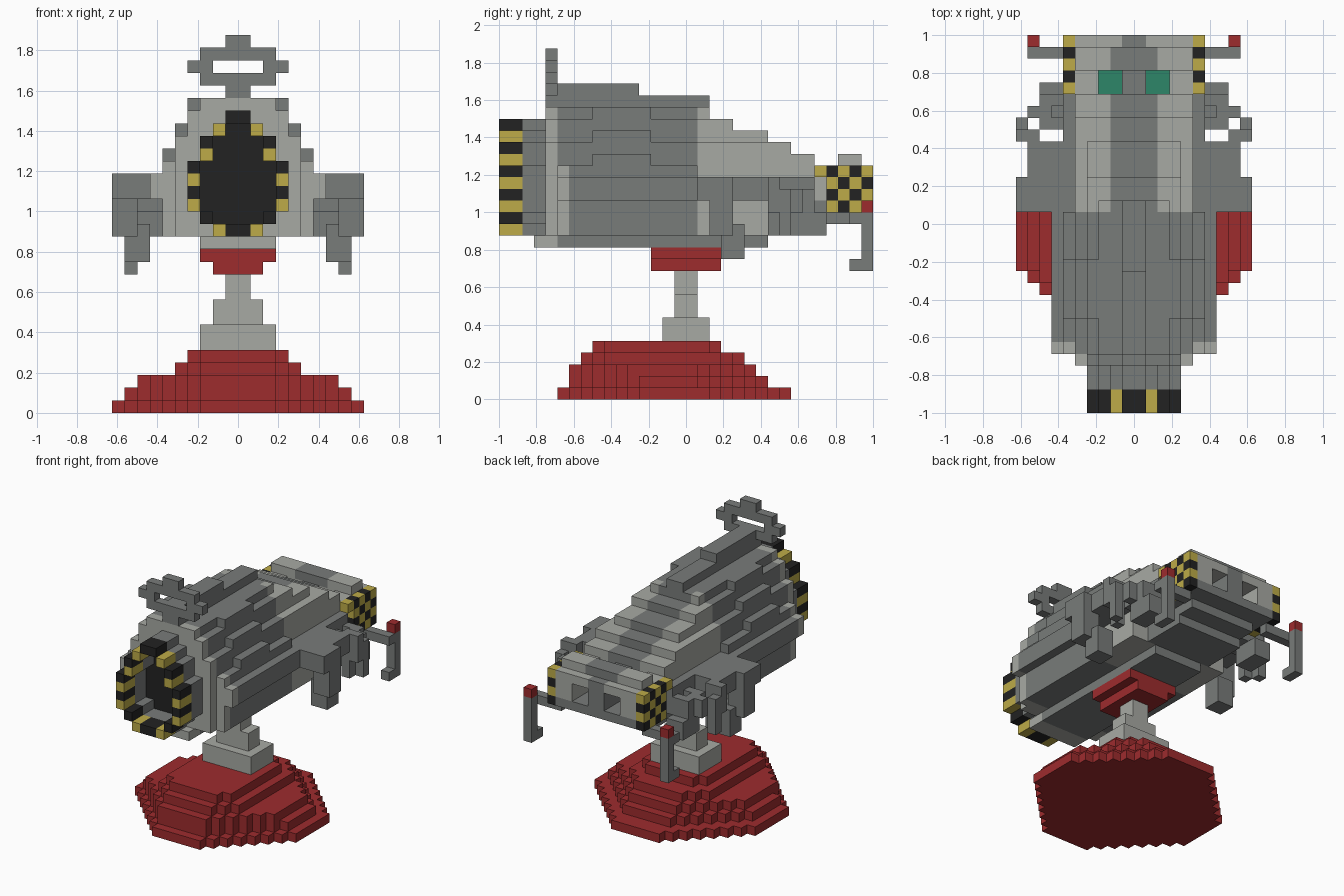
import bpy
import bmesh
from mathutils import Matrix, Vector

UNIT = 0.0625  # edge of one block

if "Cube" in bpy.data.objects:
    bpy.data.objects.remove(bpy.data.objects["Cube"], do_unlink=True)


def make_material(name, red, green, blue):
    material = bpy.data.materials.new(name)
    material.use_nodes = True
    colour = (red, green, blue, 1)
    material.diffuse_color = colour
    shader = material.node_tree.nodes["Principled BSDF"]
    shader.inputs["Base Color"].default_value = colour
    shader.inputs["Roughness"].default_value = 0.9
    return material


DARK = make_material("dark grey", .19, .20, .195)
LIGHT = make_material("light grey", .39, .40, .37)
RED = make_material("red", .34, .025, .027)
YELLOW = make_material("yellow", .51, .41, .065)
BLACK = make_material("black", .016, .016, .016)
GREEN = make_material("green", .026, .24, .14)


def add_block(bm, x, y, z, index=0):
    """Add one box from (low, high) ranges measured in blocks."""
    low, high = (Vector(corner) for corner in zip(x, y, z))
    size = (high - low) * UNIT
    centre = (low + high) * UNIT / 2
    matrix = Matrix.Translation(centre) @ Matrix.Diagonal((*size, 1))
    made = bmesh.ops.create_cube(bm, size=1, matrix=matrix)
    for face in {f for v in made["verts"] for f in v.link_faces}:
        face.material_index = index


def finish(name, bm, *materials):
    mesh = bpy.data.meshes.new(name)
    bm.to_mesh(mesh)
    bm.free()
    for material in materials:
        mesh.materials.append(material)
    part = bpy.data.objects.new(name, mesh)
    bpy.context.collection.objects.link(part)
    return part


def centred(name, material, *blocks):
    """Blocks given as half width, y range, z range."""
    bm = bmesh.new()
    for half, y, z in blocks:
        add_block(bm, (-half, half), y, z)
    return finish(name, bm, material)


def paired(name, material, *blocks):
    """Blocks given as x, y, z ranges and repeated on the other side."""
    bm = bmesh.new()
    for x, y, z in blocks:
        add_block(bm, x, y, z)
        add_block(bm, (-x[1], -x[0]), y, z)
    return finish(name, bm, material)


# Stepped octagonal base: half width, front, back, and flat edge of each layer
bm = bmesh.new()
layers = [(10, -11, 9, 3), (9, -10, 7, 3), (8, -10, 6, 3), (5, -9, 5, 3), (4, -8, 3, 3)]
for level, (half, front, back, flat) in enumerate(layers):
    for column in range(half):
        cut = max(0, column + 1 - flat)
        cut = min(cut, (back - front) // 2 - 2)
        for side in (column, -column - 1):
            add_block(bm, (side, side + 1), (front + cut, back - cut), (level, level + 1))
finish("base", bm, RED)

# Stem and cradle
centred("stem", LIGHT, (3, (-2, 2), (5, 7)), (2, (-1, 1), (7, 9)), (1, (-1, 1), (9, 11)))
centred("cradle", RED, (2, (-3, 3), (11, 12)), (3, (-3, 3), (12, 13)))

# Hull built of stacked layers, with ribs in the middle
FRONT, REAR = -11, 1
centred("hull", DARK,
        (3, (FRONT, 7), (13, 14)),
        (6, (-10, REAR), (14, 17)),
        (7, (-10, 7), (17, 19)),
        (6, (-10, REAR), (19, 20)),
        (5, (FRONT, REAR), (20, 22)),
        (4, (FRONT, REAR), (22, 24)),
        (3, (FRONT, REAR), (24, 25)))
paired("ribs", DARK, *[((half - 1, half), (-8, -3), (top - 1, top))
                       for half, top in ((4, 25), (5, 23), (6, 21))])
centred("top_ridge", DARK, (1, (FRONT, 2), (25, 26)), (1, (FRONT, -4), (26, 27)))

# Pale collar behind the intake
centred("collar", LIGHT,
        (3, (-13, FRONT), (13, 14)),
        (5, (-12, FRONT), (14, 22)),
        (4, (-12, FRONT), (22, 24)),
        (3, (-12, FRONT), (24, 25)),
        (6, (FRONT, -10), (14, 17)),
        (7, (FRONT, -10), (17, 19)),
        (6, (FRONT, -10), (19, 20)))

# Handle standing on the collar
centred("handle", DARK,
        (1, (-12, FRONT), (25, 26)), (3, (-12, FRONT), (26, 27)),
        (3, (-12, FRONT), (28, 29)), (1, (-12, FRONT), (29, 30)))
paired("handle_ends", DARK, ((2, 4), (-12, FRONT), (27, 28)))

# Round intake: striped rim, tube and dark back plate
widths = [2, 3, 4, 4, 4, 4, 3, 3, 2, 1]
rim, tube, plate = bmesh.new(), bmesh.new(), bmesh.new()
for row, half in enumerate(widths):
    level = 14 + row
    near = [widths[row + d] if 0 <= row + d < len(widths) else 0 for d in (-1, 1)]
    inner = max(0, min([half - 1] + near))
    for column in range(inner, half):
        striped = row % 2 == 0 and column > 0
        for x in (column, -column - 1):
            add_block(rim, (x, x + 1), (-16, -14), (level, level + 1), int(striped))
            add_block(tube, (x, x + 1), (-14, -12), (level, level + 1))
    if inner:
        add_block(plate, (-inner, inner), (-12.1, -12), (level, level + 1))
finish("intake_rim", rim, BLACK, YELLOW)
finish("intake_tube", tube, DARK)
finish("intake_back", plate, BLACK)

# Rear hull, sloping down in steps with a dark strip along the middle
steps = [(2, 25), (4, 24), (7, 23), (9, 22), (11, 21)]
strip, flanks, start = [], [], REAR
for end, top in steps:
    strip.append((2, (start, end), (19, top)))
    for outer, limit in ((3, 25), (4, 24), (5, 22)):
        flanks.append(((outer - 1, outer), (start, end), (19, min(top, limit))))
    start = end
centred("rear_strip", DARK, *strip)
paired("rear_flanks", LIGHT, *flanks)
centred("rear_sides", DARK, (6, (7, 11), (16, 19)), (4, (7, 12), (14, 16)))
centred("rear_belly", LIGHT, (6, (REAR, 7), (14, 17)))

# Tail box with two windows
TAIL = (11, 16)
centred("tail_middle", DARK, (1, TAIL, (17, 20)), (2, (13, 15), (20, 21)))
centred("tail_floor", DARK, (5, TAIL, (16, 17)), (4, (12, 14), (15, 16)))
paired("tail_frame", LIGHT,
       ((3, 5), TAIL, (17, 20)),
       ((1, 3), (13, 16), (19, 20)),
       ((2, 5), (13, 15), (20, 21)))
paired("tail_glass", GREEN, ((1, 3), (11, 13), (17, 19)))

# Chequered tail plates
bm = bmesh.new()
for y in range(*TAIL):
    for z in range(16, 20):
        if y > 11 or z == 19:
            for x in (5, -6):
                add_block(bm, (x, x + 1), (y, y + 1), (z, z + 1), (y + z) % 2)
finish("chequered_plates", bm, YELLOW, BLACK)

# Rear prongs with red tips
paired("prongs", DARK,
       ((5, 9), (14, 15), (15, 16)),
       ((8, 9), (15, 16), (11, 16)),
       ((8, 9), (14, 15), (11, 12)))
paired("prong_tips", RED, ((8, 9), (15, 16), (16, 17)))

# Folded arms with claws
paired("arms", DARK,
       ((7, 10), (1, 4), (17, 19)),
       ((7, 9), (4, 7), (17, 19)),
       ((8, 10), (2, 4), (14, 17)),
       ((7, 9), (3, 5), (12, 15)))
paired("claws", DARK,
       ((8, 10), (7, 8), (16, 19)),
       ((9, 10), (8, 9), (14, 18)),
       ((8, 9), (7, 8), (14, 16)),
       ((7, 9), (9, 10), (16, 18)),
       ((6, 8), (8, 9), (16, 18)),
       ((6, 8), (10, 11), (16, 18)),
       ((6, 8), (9, 12), (14, 16)))
